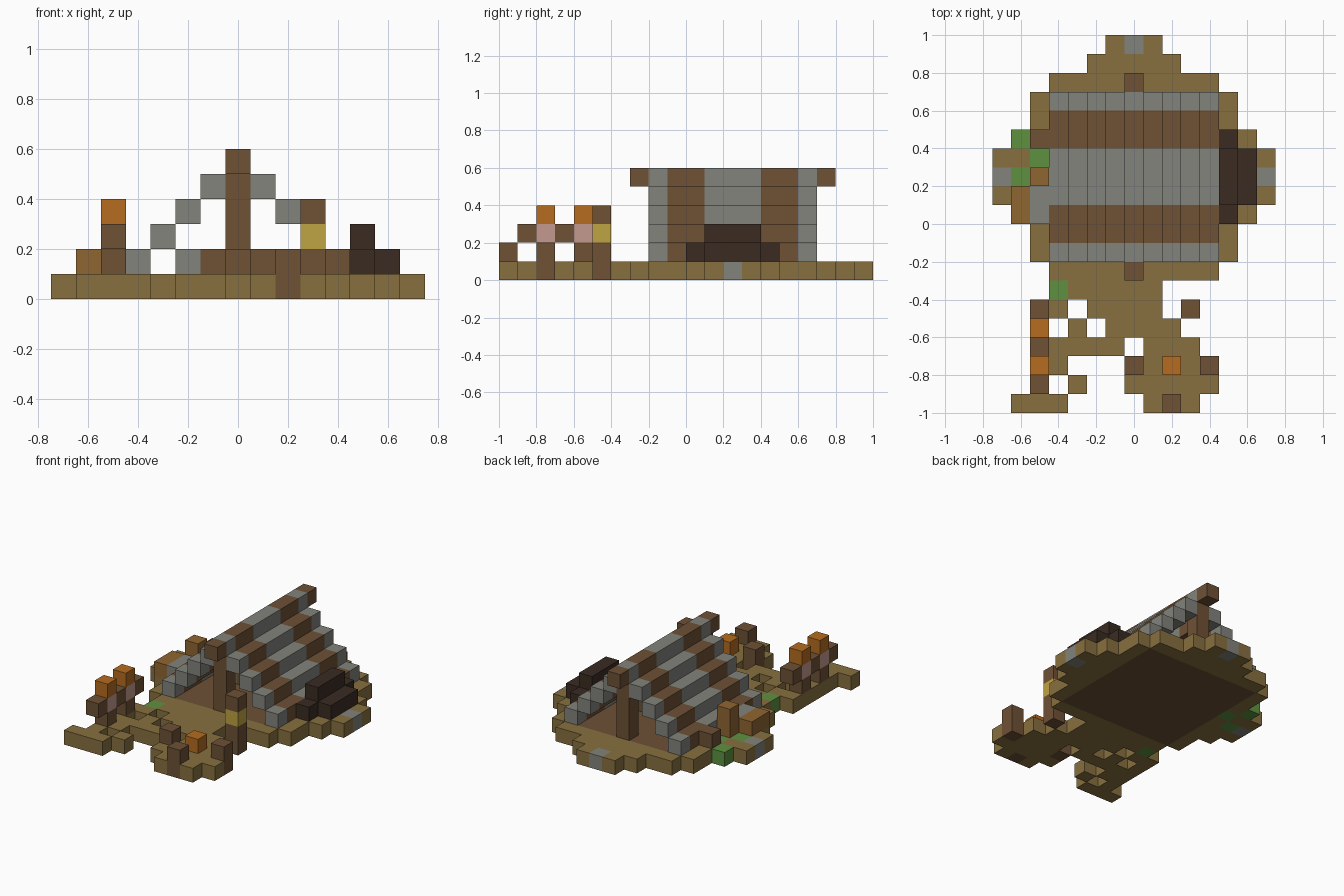
import bpy
import bmesh
from mathutils import Vector

if "Cube" in bpy.data.objects:
    bpy.data.objects.remove(bpy.data.objects["Cube"], do_unlink=True)

S = 0.1  # block size
COLOURS = {
    "dirt": "87703f", "wood": "6e5135", "stone": "82837c", "charred": "3a2b22",
    "grass": "5f9140", "flame": "b56c20", "crate_wood": "906632",
    "lamp_glow": "bfa342", "skin": "c49a90",
}


def linear(c):
    return c / 12.92 if c <= 0.04045 else ((c + 0.055) / 1.055) ** 2.4


def make_material(name, code):
    rgb = [linear(v / 255) for v in bytes.fromhex(code)]
    m = bpy.data.materials.new(name)
    m.use_nodes = True
    m.diffuse_color = (*rgb, 1)
    bsdf = next(n for n in m.node_tree.nodes if n.type == "BSDF_PRINCIPLED")
    bsdf.inputs["Base Color"].default_value = (*rgb, 1)
    bsdf.inputs["Roughness"].default_value = 0.9
    return m


MATS = {n: make_material(n, c) for n, c in COLOURS.items()}
blocks = {}  # block position -> (part, colour)


def fill(part, colour, x, y, z):
    """Fill a box of blocks; each range is a number or (first, last)."""
    spans = [(r, r) if isinstance(r, int) else r for r in (x, y, z)]
    ranges = [range(a, b + 1) for a, b in spans]
    for i in ranges[0]:
        for j in ranges[1]:
            for k in ranges[2]:
                blocks[i, j, k] = (part, colour)


# Ground under and behind the shelter, as stacked symmetric bands
for half, first, last in ((1, 9, 9), (2, 8, 8), (4, -3, 7), (5, -2, 6),
                          (6, 0, 4), (7, 1, 3)):
    fill("ground", "dirt", (-half, half), (first, last), 0)

# Broken ground of the front yard
for row, spans in {
    -4: [(-4, 1)], -5: [(-5, -4), (-2, 1)], -6: [(-5, -5), (-3, -3), (-1, 2)],
    -7: [(-5, -1), (1, 3)], -8: [(-5, -4), (0, 4)],
    -9: [(-5, -5), (-3, -3), (0, 4)], -10: [(-6, -4), (1, 3)],
}.items():
    for span in spans:
        fill("ground", "dirt", span, row, 0)

# Stones and grass tufts set in the ground
for x, y in ((0, 9), (-7, 2), (7, 2)):
    fill("ground", "stone", x, y, 0)
for x, y in ((-6, 4), (-6, 2), (-5, 3), (-4, -4)):
    fill("ground", "grass", x, y, 0)

# Shelter floor, striped sloping roof, ridge beam and posts
fill("floor", "wood", (-4, 4), (-2, 6), 0)
for y in range(-2, 7):
    stripe = "wood" if y in (-1, 0, 4, 5) else "stone"
    for step in range(5):
        for x in (-step, step):
            fill("roof", stripe, x, y, 5 - step)
for y in (-3, 7):
    fill("ridge_beam", "wood", 0, y, 5)
for y in (-2, 6):
    fill("ridge_post", "wood", 0, y, (1, 4))

# Bed inside
fill("bed", "wood", (-1, 2), 2, 1)
fill("pillow", "stone", -2, 2, 1)

# Charred mound on the left side
fill("charred_mound", "charred", 5, (0, 4), 1)
fill("charred_mound", "charred", 5, (1, 3), 2)
fill("charred_mound", "charred", 6, (1, 3), 1)

# Supplies on the right side
fill("crates", "crate_wood", -6, (0, 1), 1)
fill("crates", "crate_wood", -5, 2, (1, 2))
fill("rocks", "stone", -5, (0, 1), 1)
fill("log_stump", "wood", -5, 4, 1)

# Campfire with log seats
fill("campfire", "flame", 2, -8, 1)
for x, y in ((0, -8), (4, -8), (2, -10)):
    fill("log_seats", "wood", x, y, (0, 1))

# Lantern post
fill("lantern_post", "wood", 3, -5, (0, 3))
fill("lantern_light", "lamp_glow", 3, -5, 2)

# Two figures side by side
for y in (-9, -7, -5):
    fill("figure_arms", "wood", -5, y, 2)
for y in (-8, -6):
    fill("figure_legs", "wood", -5, y, 1)
    fill("figure_bodies", "skin", -5, y, 2)
    fill("figure_heads", "flame", -5, y, 3)


def build(part):
    """Make one mesh from a part's blocks, skipping faces between blocks."""
    own = {p: c for p, (n, c) in blocks.items() if n == part}
    names = sorted(set(own.values()))
    bm = bmesh.new()
    for p, colour in own.items():
        centre = Vector((p[0], p[1] + 0.5, p[2] + 0.5))
        for axis in range(3):
            for sign in (-1, 1):
                q = list(p)
                q[axis] += sign
                if tuple(q) in blocks:
                    continue
                n, u, v = Vector(), Vector(), Vector()
                n[axis] = sign / 2
                u[(axis + 1) % 3] = 0.5
                v[(axis + 2) % 3] = sign / 2
                corners = (-u - v, u - v, u + v, -u + v)
                face = bm.faces.new(
                    [bm.verts.new((centre + n + c) * S) for c in corners])
                face.material_index = names.index(colour)
    bmesh.ops.remove_doubles(bm, verts=bm.verts, dist=0.001)
    mesh = bpy.data.meshes.new(part)
    bm.to_mesh(mesh)
    bm.free()
    for name in names:
        mesh.materials.append(MATS[name])
    bpy.context.collection.objects.link(bpy.data.objects.new(part, mesh))


for part in sorted({n for n, c in blocks.values()}):
    build(part)
